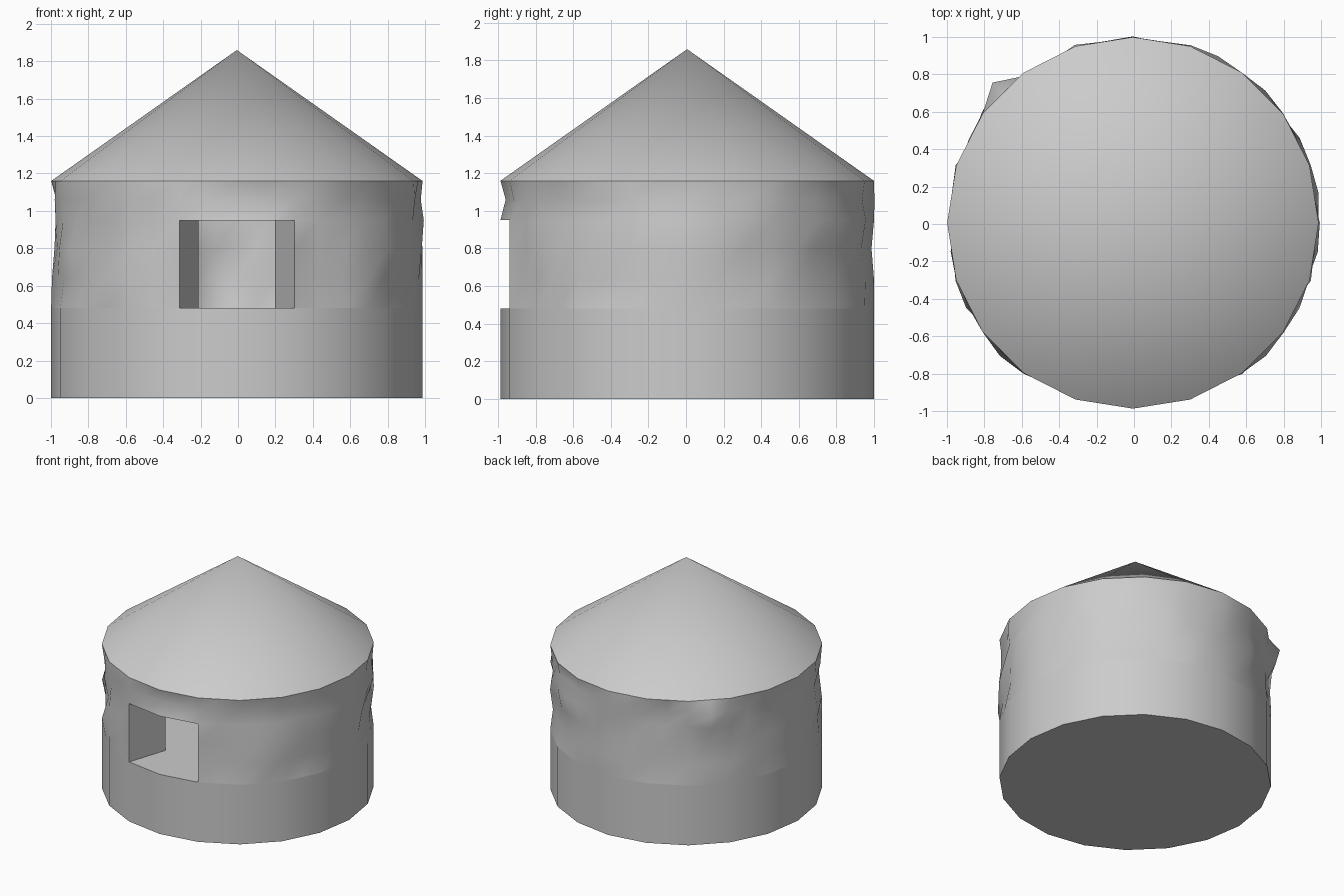
import bpy, bmesh, math, random

if "Cube" in bpy.data.objects:
    bpy.data.objects.remove(bpy.data.objects["Cube"])

random.seed(4)
R, SIDES = 0.993, 20
CX, CY = -0.006, 0.006
SILL, HEAD, EAVE, APEX = 0.48, 0.95, 1.16, 1.86


def finish(obj, name, angle):
    obj.name = name
    bpy.ops.object.select_all(action='DESELECT')
    obj.select_set(True)
    bpy.context.view_layer.objects.active = obj
    bpy.ops.object.shade_smooth_by_angle(angle=math.radians(angle))


# Solid lower drum, its top is the floor of the room
bpy.ops.mesh.primitive_cylinder_add(vertices=SIDES, radius=R, depth=SILL,
                                    location=(CX, CY, SILL / 2))
finish(bpy.context.object, "base_drum", 40)

# Cone roof
bpy.ops.mesh.primitive_cone_add(vertices=SIDES, radius1=R, radius2=0,
                                depth=APEX - EAVE,
                                location=(CX, CY, (APEX + EAVE) / 2))
finish(bpy.context.object, "cone_roof", 40)

# Thick uneven wall ring with one window at the front
COLS = SIDES * 2
ROWS = [SILL, 0.64, 0.80, HEAD, 1.06, EAVE]
LAST = len(ROWS) - 1
WINDOW_COLS = {COLS - 2, COLS - 1, 0, 1}
WINDOW_EDGE = {COLS - 2, COLS - 1, 0, 1, 2}
# stand-out bumps: (column, row) -> radial offset
BUMPS = {(25, 3): 0.05, (25, 4): 0.08, (15, 3): 0.02, (7, 2): 0.02,
         (13, 3): 0.02, (11, 2): 0.025, (9, 2): 0.02, (35, 1): 0.025,
         (33, 2): 0.02, (5, 1): 0.025, (17, 3): 0.02}

bm = bmesh.new()


def ring_wall(radius, low, high, bumps):
    grid = []
    for j, z in enumerate(ROWS):
        row = []
        for i in range(COLS):
            a = math.radians(-90 + 360 / COLS * i)
            r = radius * (math.cos(math.pi / SIDES) if i % 2 else 1)
            pinned = j in (0, LAST) or (i in WINDOW_EDGE and j <= 3)
            if not pinned:
                r += bumps.get((i, j), random.uniform(low, high))
            row.append(bm.verts.new((CX + r * math.cos(a),
                                     CY + r * math.sin(a), z)))
        grid.append(row)
    return grid


outer = ring_wall(R, -0.03, 0.008, BUMPS)
inner = ring_wall(0.66, -0.04, 0.04, {})

for j in range(LAST):
    for i in range(COLS):
        if i in WINDOW_COLS and j < 3:
            continue
        k = (i + 1) % COLS
        bm.faces.new((outer[j][i], outer[j][k], outer[j + 1][k], outer[j + 1][i]))
        bm.faces.new((inner[j][k], inner[j][i], inner[j + 1][i], inner[j + 1][k]))

# Window jambs and lintel
for j in range(3):
    for i in (COLS - 2, 2):
        bm.faces.new((outer[j][i], outer[j + 1][i], inner[j + 1][i], inner[j][i]))
for i in WINDOW_COLS:
    k = (i + 1) % COLS
    bm.faces.new((outer[3][i], outer[3][k], inner[3][k], inner[3][i]))

bmesh.ops.recalc_face_normals(bm, faces=bm.faces)
mesh = bpy.data.meshes.new("rough_wall")
bm.to_mesh(mesh)
bm.free()
wall = bpy.data.objects.new("rough_wall", mesh)
bpy.context.collection.objects.link(wall)
finish(wall, "rough_wall", 45)
